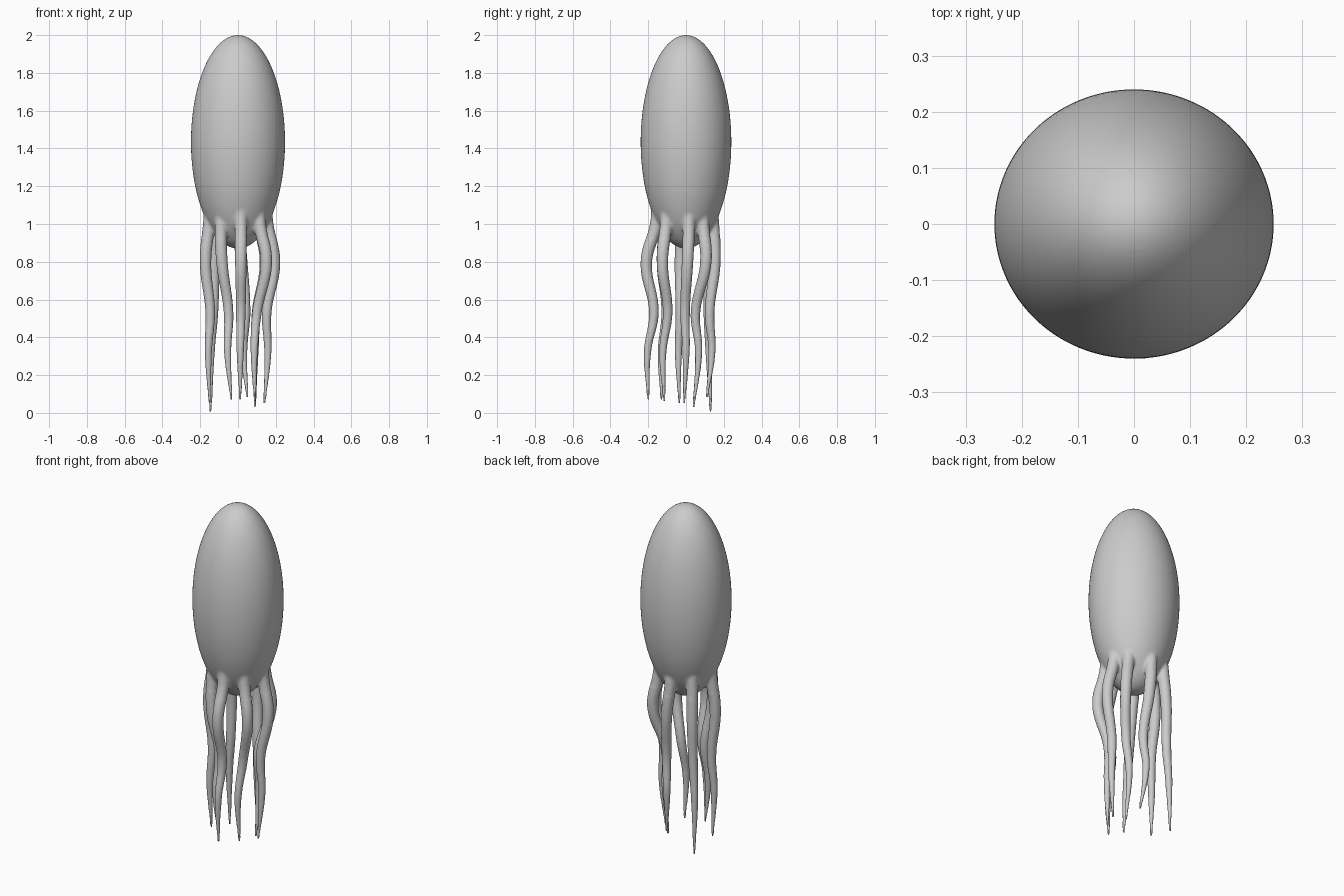
import bpy

if "Cube" in bpy.data.objects:
    bpy.data.objects.remove(bpy.data.objects["Cube"])

# Oval mantle
bpy.ops.mesh.primitive_uv_sphere_add(segments=96, ring_count=64, radius=1, location=(0, 0, 1.435))
body = bpy.context.object
body.name = "squid_body"
body.scale = (0.249, 0.24, 0.565)
bpy.ops.object.transform_apply(location=True, rotation=True, scale=True)

# Arms: (x, y) at each shared height, last pair is the tip; then tip height
HEIGHTS = (1.0, 0.8, 0.53, 0.33)
RADII = (0.036, 0.034, 0.031, 0.026, 0.02, 0.006)
ARMS = [
    (((.155, .015), (.193, .008), (.152, -.005), (.158, 0), (.14, -.01)), .05),
    (((.115, .09), (.145, .105), (.098, .05), (.09, .067), (.09, .04)), .03),
    (((.0, .143), (.02, .153), (.04, .125), (.03, .137), (.05, .11)), .08),
    (((-.115, .105), (-.125, .12), (-.13, .118), (-.142, .122), (-.145, .13)), .005),
    (((-.153, -.02), (-.172, -.03), (-.147, -.03), (-.157, -.04), (-.15, -.035)), .05),
    (((-.09, -.11), (-.085, -.125), (-.05, -.105), (-.055, -.13), (-.035, -.13)), .07),
    (((.015, -.158), (.015, -.21), (.015, -.17), (.012, -.203), (.012, -.2)), .07),
    (((.115, -.105), (.15, -.125), (.1, -.097), (.086, -.122), (.09, -.115)), .06),
]


def make_arm(path, tip_z):
    pts = [(x, y, z) for (x, y), z in zip(path, HEIGHTS + (tip_z,))]
    x, y, _ = pts[0]
    pts.insert(0, (x * 0.93, y * 0.93, 1.1))
    cu = bpy.data.curves.new("arm", 'CURVE')
    cu.dimensions = '3D'
    cu.bevel_depth = 1
    cu.bevel_resolution = 4
    cu.resolution_u = 12
    cu.use_fill_caps = True
    sp = cu.splines.new('BEZIER')
    sp.bezier_points.add(len(pts) - 1)
    for bp, co, r in zip(sp.bezier_points, pts, RADII):
        bp.co = co
        bp.radius = r
        bp.handle_left_type = bp.handle_right_type = 'AUTO'
    ob = bpy.data.objects.new("arm", cu)
    bpy.context.collection.objects.link(ob)
    return ob


arms = [make_arm(*a) for a in ARMS]
bpy.ops.object.select_all(action='DESELECT')
for a in arms:
    a.select_set(True)
bpy.context.view_layer.objects.active = arms[0]
bpy.ops.object.convert(target='MESH')

# Fuse arms and mantle into one skin
body.select_set(True)
bpy.context.view_layer.objects.active = body
bpy.ops.object.join()
rm = body.modifiers.new("fuse", 'REMESH')
rm.mode = 'VOXEL'
rm.voxel_size = 0.0065
bpy.ops.object.modifier_apply(modifier=rm.name)

# Soften the joints where the arms leave the mantle, and lightly the rest
joints = body.vertex_groups.new(name="joints")
joints.add([v.index for v in body.data.vertices if 0.92 < v.co.z < 1.13], 1.0, 'REPLACE')
for name, group, n in (("soften_joints", "joints", 14), ("soften", "", 2)):
    sm = body.modifiers.new(name, 'SMOOTH')
    sm.factor = 0.5
    sm.iterations = n
    sm.vertex_group = group
bpy.ops.object.shade_smooth()
